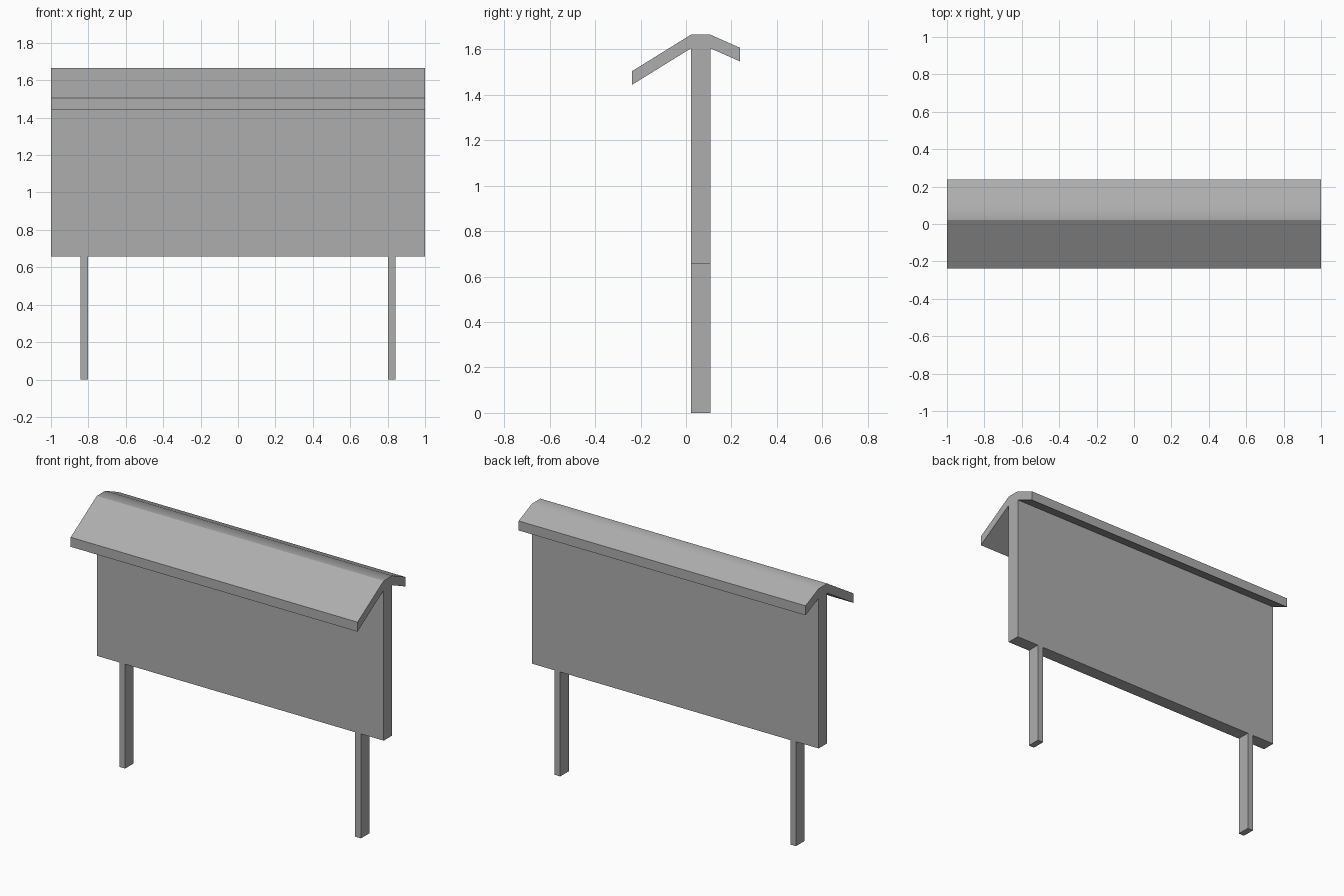
import bpy, bmesh, math
from mathutils import Vector

if "Cube" in bpy.data.objects:
    bpy.data.objects.remove(bpy.data.objects["Cube"], do_unlink=True)

# Single plain grey finish
GREY = (0.42, 0.42, 0.42, 1)
grey = bpy.data.materials.new("plain grey")
grey.use_nodes = True
grey.diffuse_color = GREY
next(n for n in grey.node_tree.nodes
     if n.type == 'BSDF_PRINCIPLED').inputs["Base Color"].default_value = GREY

BACK, FRONT = 0.107, 0.022      # board and post depth
BOARD_BOTTOM, BOARD_TOP = 0.658, 1.605
ROOF_THICKNESS = 0.06


def extrude_profile(name, profile, x0, x1):
    """Extrude a (y, z) outline along x into a solid."""
    bm = bmesh.new()
    face = bm.faces.new([bm.verts.new((x0, y, z)) for y, z in profile])
    ext = bmesh.ops.extrude_face_region(bm, geom=[face])
    moved = [g for g in ext["geom"] if isinstance(g, bmesh.types.BMVert)]
    bmesh.ops.translate(bm, verts=moved, vec=Vector((x1 - x0, 0, 0)))
    bmesh.ops.recalc_face_normals(bm, faces=bm.faces)
    mesh = bpy.data.meshes.new(name)
    bm.to_mesh(mesh)
    bm.free()
    mesh.materials.append(grey)
    obj = bpy.data.objects.new(name, mesh)
    bpy.context.collection.objects.link(obj)
    return obj


def slab(name, x0, x1, z0, z1):
    return extrude_profile(
        name, [(FRONT, z0), (BACK, z0), (BACK, z1), (FRONT, z1)], x0, x1)


# Display board
slab("board", -1, 1, BOARD_BOTTOM, BOARD_TOP)

# Two posts
for side, centre in (("left", 0.822), ("right", -0.822)):
    slab(side + "_post", centre - 0.02, centre + 0.02, 0, BOARD_BOTTOM)

# Roof with a long front slope, flat ridge and short back slope
underside = [(-0.238, 1.444), (FRONT, BOARD_TOP), (BACK, BOARD_TOP), (0.238, 1.547)]
top = [(y, z + ROOF_THICKNESS) for y, z in reversed(underside)]
roof = extrude_profile("roof", underside + top, -1, 1)

# Soften only the shallow bend at the back of the ridge, keeping the slope flat
bpy.ops.object.select_all(action='DESELECT')
roof.select_set(True)
bpy.context.view_layer.objects.active = roof
bpy.ops.object.shade_smooth_by_angle(angle=math.radians(30))
weighted = roof.modifiers.new("flat slope shading", 'WEIGHTED_NORMAL')
weighted.weight = 100
weighted.keep_sharp = True
